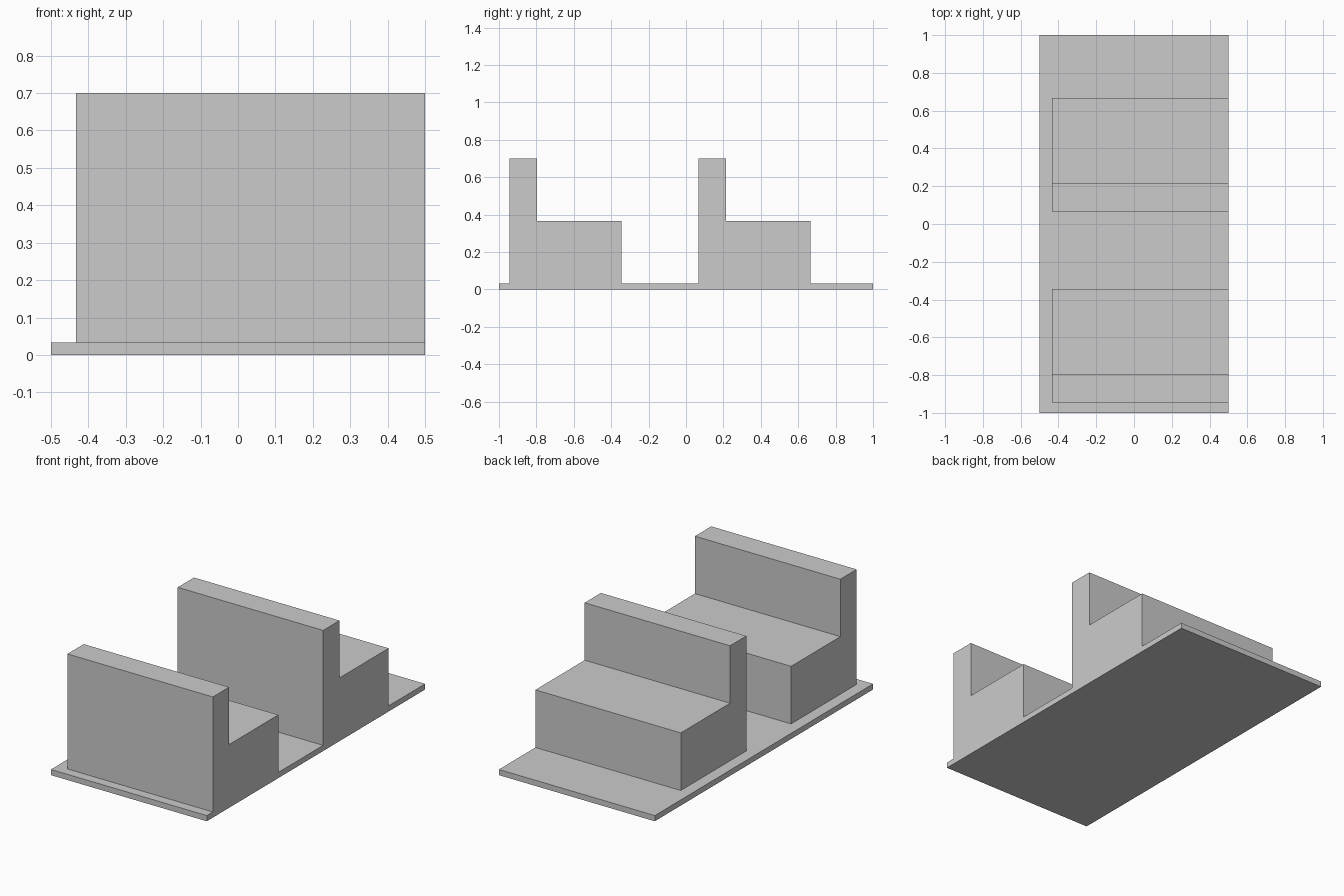
import bpy
import bmesh

cube = bpy.data.objects.get("Cube")
if cube:
    bpy.data.objects.remove(cube, do_unlink=True)

grey = bpy.data.materials.new("light_grey")
grey.use_nodes = True
colour = (0.6, 0.6, 0.6, 1.0)
grey.diffuse_color = colour
grey.node_tree.nodes["Principled BSDF"].inputs["Base Color"].default_value = colour


def extrude_profile(name, profile, x0, x1):
    """Extrude a closed (y, z) outline along x."""
    bm = bmesh.new()
    face = bm.faces.new([bm.verts.new((x0, y, z)) for y, z in profile])
    result = bmesh.ops.extrude_face_region(bm, geom=[face])
    moved = [g for g in result["geom"] if isinstance(g, bmesh.types.BMVert)]
    bmesh.ops.translate(bm, verts=moved, vec=(x1 - x0, 0, 0))
    bmesh.ops.recalc_face_normals(bm, faces=bm.faces)
    mesh = bpy.data.meshes.new(name)
    bm.to_mesh(mesh)
    bm.free()
    mesh.materials.append(grey)
    obj = bpy.data.objects.new(name, mesh)
    bpy.context.collection.objects.link(obj)
    return obj


BASE, SEAT, TOP = 0.033, 0.367, 0.7
BACK_DEPTH, BENCH_DEPTH = 0.149, 0.6

# Thin floor slab
extrude_profile("base_plate", [(-1, 0), (1, 0), (1, BASE), (-1, BASE)], -0.5, 0.5)

# Two L-shaped benches, flush with the left edge of the slab
for name, y in (("front_bench", -0.945), ("rear_bench", 0.066)):
    outline = [(y, BASE), (y + BENCH_DEPTH, BASE), (y + BENCH_DEPTH, SEAT),
               (y + BACK_DEPTH, SEAT), (y + BACK_DEPTH, TOP), (y, TOP)]
    extrude_profile(name, outline, -0.433, 0.5)
